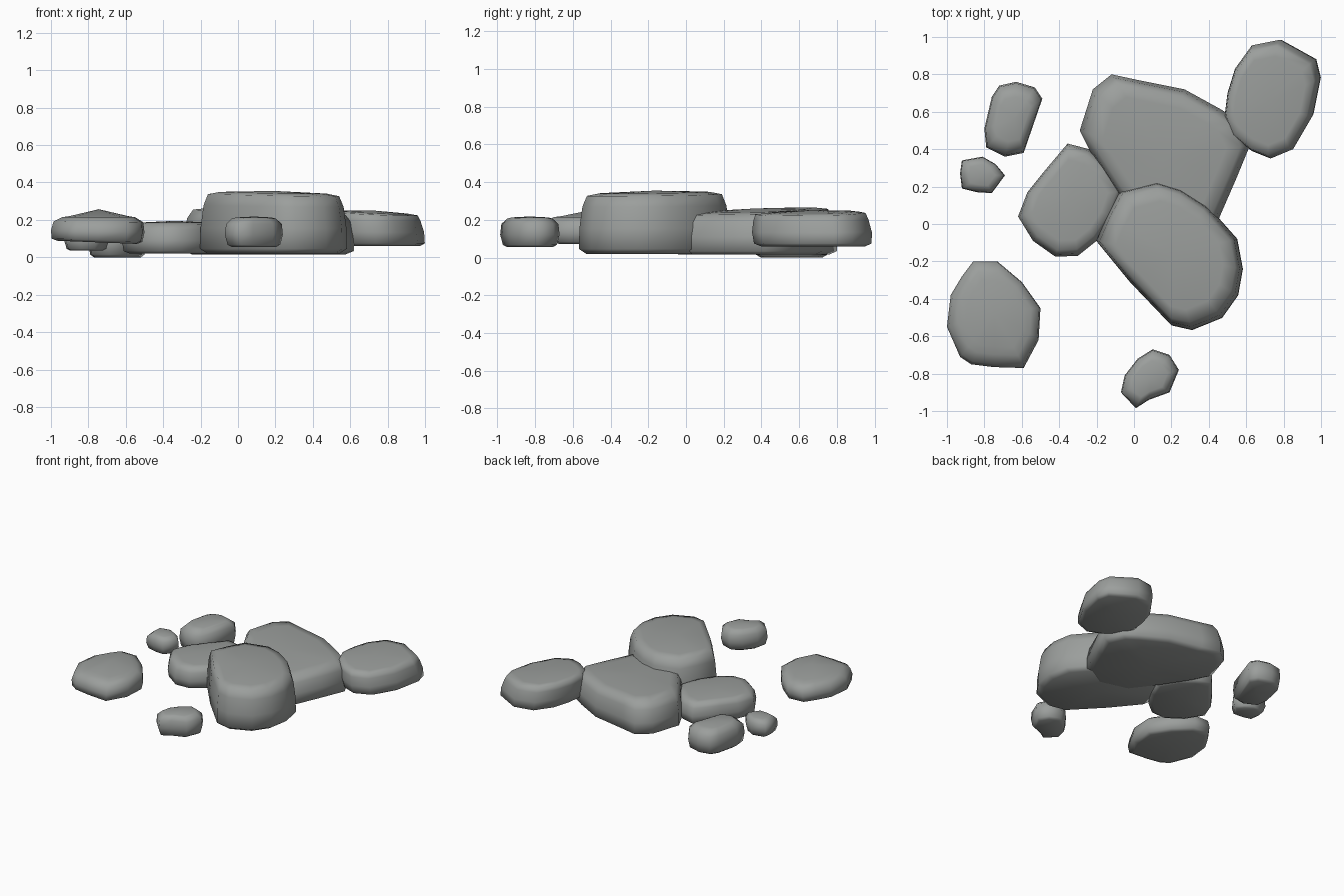
import bpy, bmesh, math

stone = bpy.data.materials.new("stone")
stone.diffuse_color = (0.33, 0.345, 0.335, 1)


def rock(name, outline, z0, z1, base=0.9, top=0.78, tilt=(0, 0), crown=0.01,
         lean=(0, 0), base_tilt=(0, 0)):
    """Loft a rounded boulder from its plan outline."""
    n = len(outline)
    cx = (min(p[0] for p in outline) + max(p[0] for p in outline)) / 2
    cy = (min(p[1] for p in outline) + max(p[1] for p in outline)) / 2
    levels = [(0, base * 0.9), (0.08, base + (1 - base) * 0.4), (0.42, 1.0),
              (0.78, 0.96), (0.96, top + 0.04), (1.0, top * 0.85)]
    bm = bmesh.new()
    rings = []
    for f, s in levels:
        ring = []
        tx = tilt[0] * f * f + base_tilt[0] * (1 - f)
        ty = tilt[1] * f * f + base_tilt[1] * (1 - f)
        for x, y in outline:
            dx, dy = (x - cx) * s, (y - cy) * s
            z = z0 + (z1 - z0) * f + tx * dx + ty * dy
            ring.append(bm.verts.new((cx + dx + lean[0] * (f - 0.42),
                                      cy + dy + lean[1] * (f - 0.42), z)))
        rings.append(ring)
    for a, b in zip(rings, rings[1:]):
        for i in range(n):
            j = (i + 1) % n
            bm.faces.new((a[i], a[j], b[j], b[i]))
    # closed underside and crowned top
    for ring, f, z in ((rings[0], 0, z0), (rings[-1], 1, z1 + crown)):
        tip = bm.verts.new((cx + lean[0] * (f - 0.42), cy + lean[1] * (f - 0.42), z))
        for i in range(n):
            bm.faces.new((ring[i], ring[(i + 1) % n], tip))
    bmesh.ops.recalc_face_normals(bm, faces=bm.faces)
    me = bpy.data.meshes.new(name)
    bm.to_mesh(me)
    bm.free()
    me.materials.append(stone)
    ob = bpy.data.objects.new(name, me)
    bpy.context.collection.objects.link(ob)
    bpy.ops.object.select_all(action='DESELECT')
    bpy.context.view_layer.objects.active = ob
    ob.select_set(True)
    bpy.ops.object.shade_smooth_by_angle(angle=math.radians(85))
    return ob


# Central cluster
rock("tall_front_boulder",
     [(-0.2, -0.09), (-0.02, -0.31), (0.2, -0.54), (0.31, -0.565), (0.47, -0.5),
      (0.555, -0.38), (0.58, -0.24), (0.55, -0.08), (0.39, 0.1), (0.25, 0.19),
      (0.12, 0.23), (-0.07, 0.18), (-0.14, 0.05)],
     0.02, 0.345, base=1.01, top=0.86, tilt=(-0.015, 0.01))
rock("wide_back_boulder",
     [(-0.29, 0.5), (-0.23, 0.38), (-0.1, 0.18), (0.05, -0.02), (0.28, -0.08),
      (0.45, 0.02), (0.55, 0.25), (0.62, 0.42), (0.56, 0.55), (0.47, 0.61),
      (0.27, 0.72), (0.02, 0.77), (-0.12, 0.8), (-0.22, 0.72)],
     0.015, 0.25, base=1.0, top=0.85, tilt=(-0.03, 0.03))
rock("left_boulder",
     [(-0.62, 0.04), (-0.54, -0.09), (-0.42, -0.175), (-0.3, -0.17), (-0.2, -0.09),
      (-0.11, 0.04), (-0.06, 0.18), (-0.14, 0.32), (-0.24, 0.4), (-0.355, 0.43),
      (-0.49, 0.27), (-0.57, 0.17)],
     0.02, 0.185, base=0.95, top=0.84)

# Outlying boulders
rock("back_right_boulder",
     [(0.485, 0.58), (0.53, 0.47), (0.63, 0.39), (0.73, 0.35), (0.85, 0.4),
      (0.955, 0.58), (0.995, 0.78), (0.97, 0.88), (0.78, 0.985), (0.63, 0.955),
      (0.54, 0.83), (0.5, 0.7)],
     0.06, 0.24, base=0.97, top=0.88, tilt=(-0.05, 0.02), lean=(-0.025, -0.015))
rock("front_left_boulder",
     [(-1.0, -0.55), (-0.93, -0.71), (-0.87, -0.75), (-0.75, -0.765), (-0.59, -0.77),
      (-0.51, -0.62), (-0.5, -0.45), (-0.6, -0.31), (-0.73, -0.2), (-0.86, -0.2),
      (-0.92, -0.28), (-0.98, -0.38)],
     0.08, 0.22, base=0.95, top=0.74, crown=0.037, lean=(0.01, 0.01),
     base_tilt=(-0.04, 0))

# Small stones
rock("front_stone",
     [(-0.07, -0.9), (0.01, -0.985), (0.08, -0.94), (0.19, -0.9), (0.24, -0.78),
      (0.19, -0.7), (0.1, -0.67), (0.02, -0.72), (-0.05, -0.81)],
     0.055, 0.213, base=0.85, top=0.72, crown=0.005)
rock("back_left_stone",
     [(-0.8, 0.51), (-0.79, 0.41), (-0.69, 0.36), (-0.59, 0.38), (-0.49, 0.67),
      (-0.53, 0.73), (-0.63, 0.76), (-0.72, 0.74), (-0.76, 0.68)],
     0.0, 0.185, base=0.9, top=0.7, crown=0.008)
rock("tiny_left_stone",
     [(-0.93, 0.27), (-0.92, 0.19), (-0.84, 0.17), (-0.76, 0.165), (-0.69, 0.26),
      (-0.74, 0.32), (-0.81, 0.36), (-0.92, 0.34)],
     0.035, 0.165, base=0.8, top=0.68, crown=0.005)
